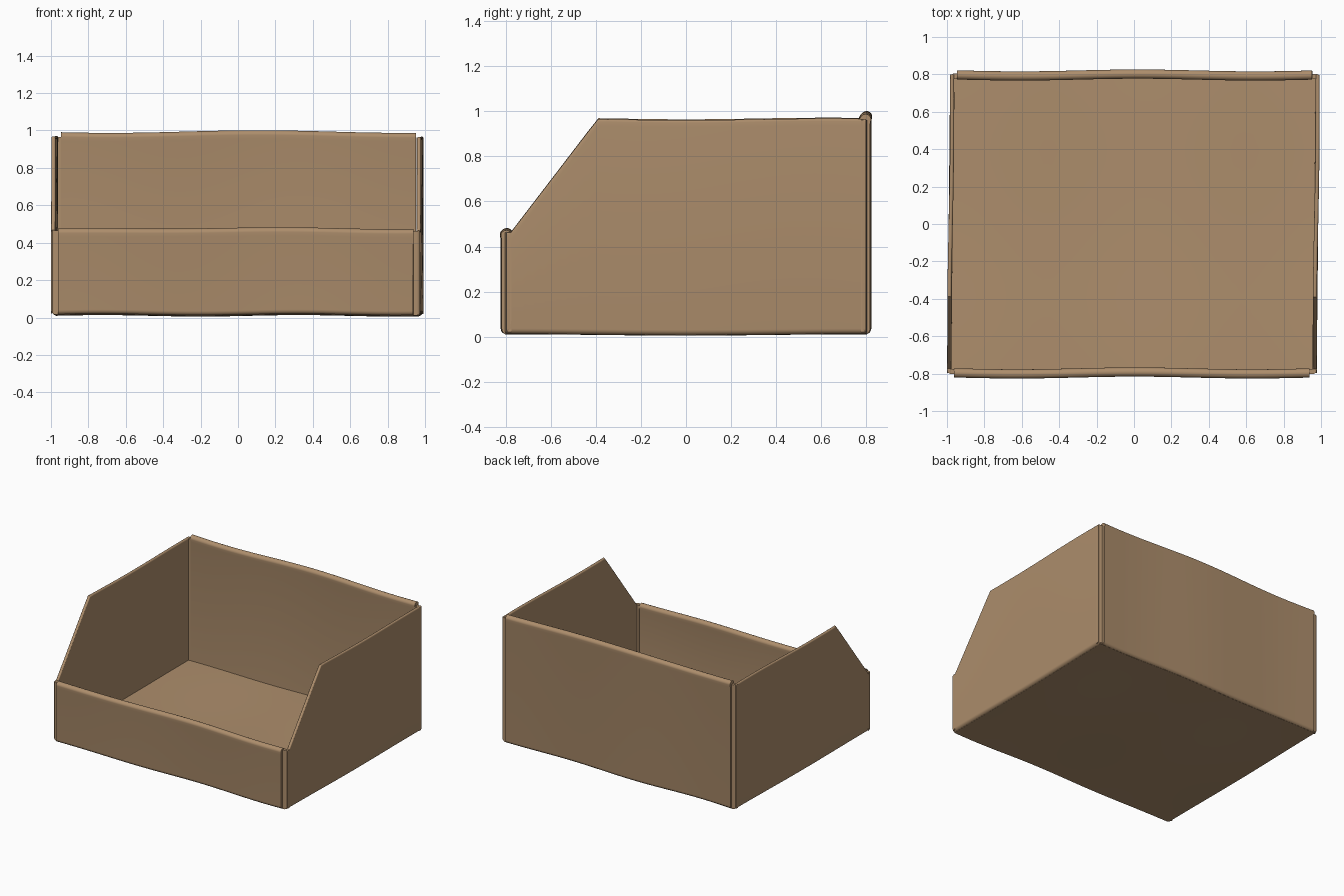
import bpy, bmesh, math
from mathutils import Vector

if "Cube" in bpy.data.objects:
    bpy.data.objects.remove(bpy.data.objects["Cube"])

card = bpy.data.materials.new("cardboard")
card.diffuse_color = (0.42, 0.27, 0.15, 1)
card.use_nodes = True
card.node_tree.nodes["Principled BSDF"].inputs["Base Color"].default_value = card.diffuse_color


def warp(p):
    # gentle hand-made waviness shared by every panel
    x, y, z = p
    return Vector((x + 0.010 * y - 0.003 + 0.003 * math.sin(4 * y) * z,
                   y + 0.005 * math.sin(5 * x + 1.5),
                   z + 0.007 * math.cos(4 * x - 0.4) * z
                   + 0.004 * math.sin(6 * x - 0.4) * (1 - z)
                   - 0.003 * math.cos(4 * y) * (1 - z)))


def loft(name, rings):
    # skin a row of equal-length cross-sections and cap both ends
    bm = bmesh.new()
    vs = [[bm.verts.new(warp(p)) for p in r] for r in rings]
    for a, b in zip(vs, vs[1:]):
        for i in range(len(a)):
            j = (i + 1) % len(a)
            bm.faces.new((a[i], a[j], b[j], b[i]))
    bm.faces.new(vs[0])
    bm.faces.new(vs[-1])
    bmesh.ops.recalc_face_normals(bm, faces=bm.faces)
    me = bpy.data.meshes.new(name)
    bm.to_mesh(me)
    bm.free()
    me.materials.append(card)
    ob = bpy.data.objects.new(name, me)
    bpy.context.collection.objects.link(ob)
    bpy.context.view_layer.objects.active = ob
    ob.select_set(True)
    bpy.ops.object.shade_smooth_by_angle(angle=math.radians(40))
    ob.select_set(False)


def span(a, b, n):
    return [a + (b - a) * i / n for i in range(n + 1)]


def arc(cx, cz, r, a0, a1, n):
    return [(cx + r * math.cos(math.radians(a)), cz + r * math.sin(math.radians(a)))
            for a in span(a0, a1, n)]


def wall_profile(inner, outer, top, roll, r=0.024):
    # upright sheet: rounded lower outside edge, rolled top
    mid, rad = (inner + outer) / 2, (outer - inner) / 2 + roll
    return ([(inner, 0.012)] + arc(outer - r, 0.012 + r, r, -90, 0, 5)
            + [(outer, top - rad - 0.02)]
            + arc(mid, top - rad, rad, 0, 180, 10) + [(inner, top - rad - 0.02)])


# front and back walls with rolled top edges
for name, s, top in (("front_wall", -1, 0.476), ("back_wall", 1, 0.994)):
    prof = wall_profile(0.776, 0.817, top, 0.004)
    loft(name, [[(x, s * u, z) for u, z in prof] for x in span(-0.952, 0.948, 40)])


def side_top(y):
    if y < -0.775:
        return 0.468
    if y < -0.39:
        return 0.468 + (y + 0.775) / 0.385 * 0.506
    return 0.974 - 0.007 * math.cos(2.5 * y) ** 2


# side walls with a sloped front corner
stations = [-0.797] + span(-0.775, -0.39, 8) + span(-0.39, 0.797, 28)[1:]
for name, s in (("left_wall", -1), ("right_wall", 1)):
    loft(name, [[(s * u, y, z) for u, z in
                 wall_profile(0.966, 0.988, side_top(y), 0)] for y in stations])

# rounded folds where the sides turn into the front and back
for sx, side in ((-1, "left"), (1, "right")):
    for sy, end, top in ((-1, "front", 0.466), (1, "back", 0.968)):
        ring = [(0.95, 0.775)] + [(0.95, 0.803)] + arc(0.966, 0.781, 0.022, 90, 0, 6) + [(0.988, 0.775)]
        loft(f"{end}_{side}_fold", [[(sx * u, sy * v, z) for u, v in ring]
                                    for z in span(0.02, top, 8)])

# floor sheet
ring = [(y, 0.012) for y in span(-0.8, 0.8, 20)] + [(y, 0.034) for y in span(0.8, -0.8, 20)]
loft("floor", [[(x, y, z) for y, z in ring] for x in span(-0.968, 0.968, 40)])
